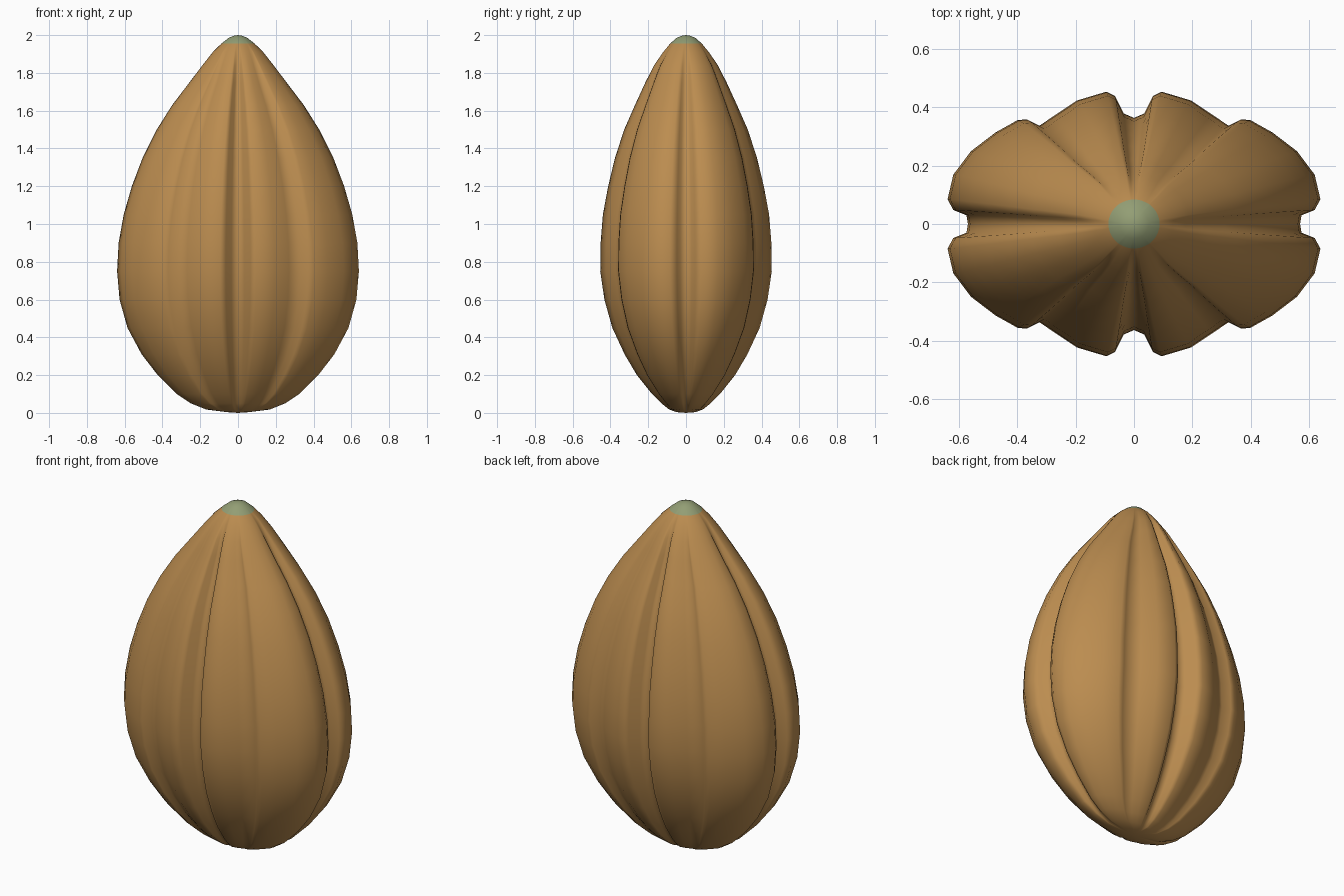
import bpy, bmesh

def material(name, col):
    m = bpy.data.materials.new(name)
    m.diffuse_color = (*col, 1)
    return m

shell = material("tan shell", (0.50, 0.265, 0.08))
tip = material("green tip", (0.29, 0.34, 0.175))

# quarter of the widest cross-section: lobes with grooves at side, diagonal and front
quarter = [(0.57, 0), (0.575, 0.03), (0.62, 0.048), (0.64, 0.085), (0.62, 0.17),
           (0.56, 0.25), (0.475, 0.315), (0.40, 0.357), (0.37, 0.36), (0.325, 0.338),
           (0.27, 0.375), (0.195, 0.425), (0.095, 0.455), (0.065, 0.44),
           (0.035, 0.38), (0, 0.365)]
half = quarter + [(-x, y) for x, y in quarter[-2::-1]]
section = half + [(x, -y) for x, y in half[-2:0:-1]]

# height, half width, half depth, groove strength
rings = [(0.004, 0.06, 0.05, 0), (0.018, 0.17, 0.09, 0.4), (0.05, 0.25, 0.13, 0.7),
         (0.10, 0.325, 0.18, 0.9), (0.20, 0.425, 0.26, 1), (0.31, 0.51, 0.325, 1),
         (0.45, 0.585, 0.39, 1), (0.60, 0.627, 0.432, 1), (0.75, 0.64, 0.454, 1),
         (0.90, 0.632, 0.452, 1), (1.05, 0.605, 0.44, 1), (1.20, 0.562, 0.412, 1),
         (1.35, 0.505, 0.376, 1), (1.50, 0.43, 0.327, 1), (1.63, 0.348, 0.27, 1),
         (1.75, 0.257, 0.215, 0.9), (1.84, 0.19, 0.17, 0.6), (1.91, 0.135, 0.122, 0.2),
         (1.955, 0.088, 0.084, 0), (1.985, 0.05, 0.05, 0), (1.996, 0.025, 0.025, 0)]

bm = bmesh.new()
loops = []
for z, w, d, g in rings:
    loop = []
    for x, y in section:
        u, v = x / 0.64, y / 0.455
        r = (u * u + v * v) ** 0.5
        k = g + (1 - g) / r            # fade the grooves into a plain ellipse
        loop.append(bm.verts.new((u * k * w, v * k * d, z)))
    loops.append(loop)
n = len(section)
for a, b in zip(loops, loops[1:]):
    for i in range(n):
        j = (i + 1) % n
        bm.faces.new((a[i], a[j], b[j], b[i]))
# close both ends with fans
for loop, z in ((loops[0], 0.0), (loops[-1], 2.0)):
    c = bm.verts.new((0, 0, z))
    for i in range(n):
        bm.faces.new((loop[i], loop[(i + 1) % n], c))
bmesh.ops.recalc_face_normals(bm, faces=bm.faces)

# green on the tip only
for f in bm.faces:
    f.smooth = True
    f.material_index = int(f.calc_center_median().z > 1.955)

me = bpy.data.meshes.new("grooved_pod")
bm.to_mesh(me)
bm.free()
me.materials.append(shell)
me.materials.append(tip)
pod = bpy.data.objects.new("grooved_pod", me)
bpy.context.collection.objects.link(pod)
